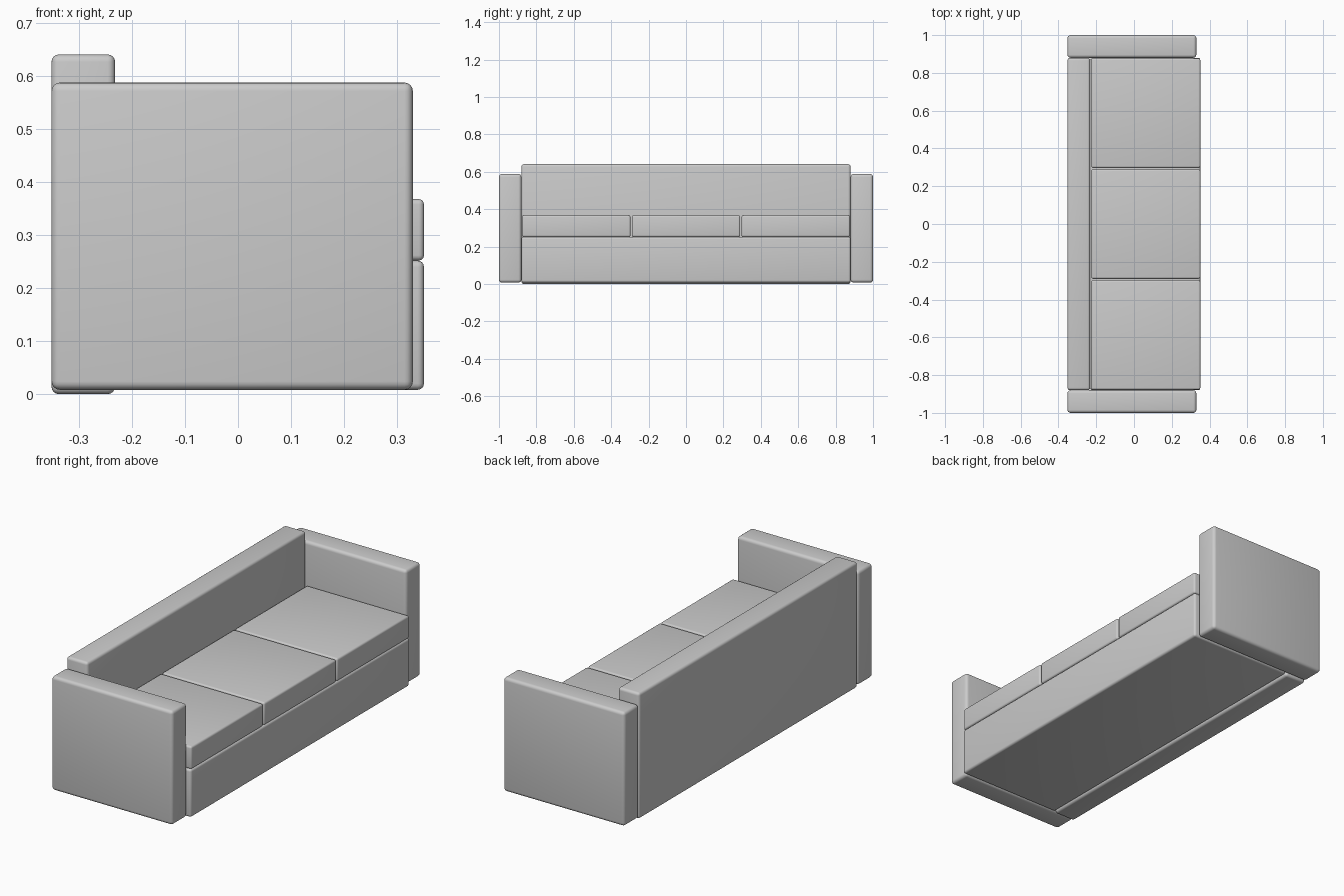
import bpy

if "Cube" in bpy.data.objects:
    bpy.data.objects.remove(bpy.data.objects["Cube"])


def rounded_box(name, x, y, z, radius=0.013):
    """Box spanning the given (min, max) ranges with softened edges."""
    centre = [(r[0] + r[1]) / 2 for r in (x, y, z)]
    bpy.ops.mesh.primitive_cube_add(size=1, location=centre)
    ob = bpy.context.object
    ob.name = name
    ob.scale = [r[1] - r[0] for r in (x, y, z)]
    bpy.ops.object.transform_apply(location=False, rotation=False, scale=True)
    bevel = ob.modifiers.new("soft_edges", 'BEVEL')
    bevel.width = radius
    bevel.segments = 4
    bpy.ops.object.modifier_apply(modifier=bevel.name)
    bpy.ops.object.shade_smooth_by_angle()
    return ob


# Arms at both ends
for side, y in (("left", (-1.0, -0.88)), ("right", (0.88, 1.0))):
    rounded_box(f"{side}_arm", (-0.352, 0.33), y, (0.008, 0.588), 0.016)

# Backrest running between the arms down to the floor
rounded_box("backrest", (-0.352, -0.232), (-0.88, 0.88), (0.0, 0.641), 0.014)

# Seat base
rounded_box("seat_base", (-0.232, 0.351), (-0.88, 0.88), (0.008, 0.252), 0.012)

# Three loose seat cushions with narrow gaps
for i in range(3):
    mid = (i - 1) * 0.587
    rounded_box(f"seat_cushion_{i + 1}", (-0.226, 0.351),
                (mid - 0.29, mid + 0.29), (0.252, 0.368), 0.010)
